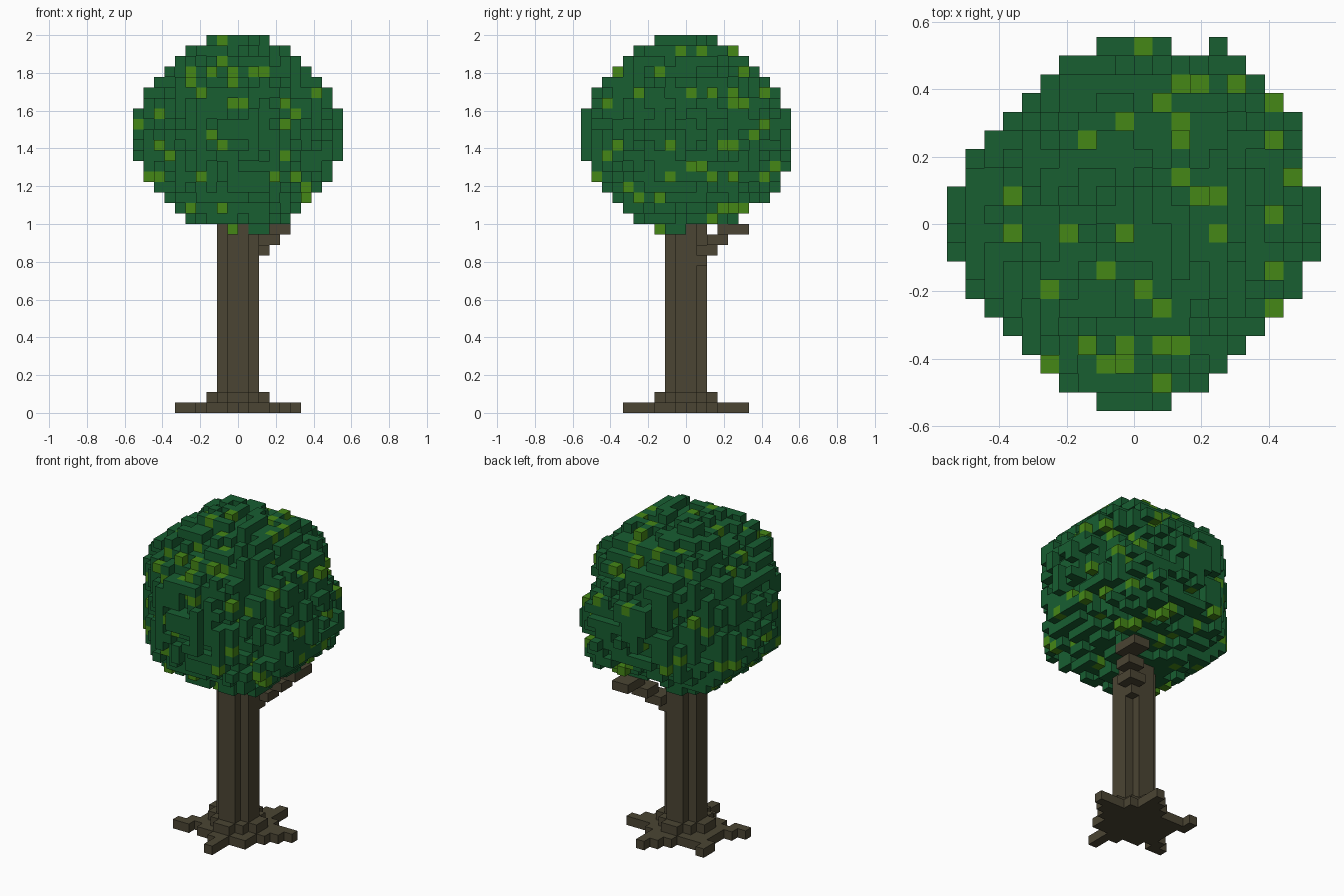
import bpy, bmesh, math, random
from mathutils import Vector

random.seed(7)
U = 2 / 36  # edge of one block

if "Cube" in bpy.data.objects:
    bpy.data.objects.remove(bpy.data.objects["Cube"], do_unlink=True)


def material(name, rgb):
    mat = bpy.data.materials.new(name)
    mat.use_nodes = True
    mat.diffuse_color = (*rgb, 1)
    mat.node_tree.nodes["Principled BSDF"].inputs["Base Color"].default_value = (*rgb, 1)
    return mat


bark = material("bark brown", (0.07, 0.059, 0.033))
leaf = material("leaf green", (0.009, 0.112, 0.031))
bright_leaf = material("bright leaf green", (0.06, 0.245, 0.008))


def block_object(name, cells, materials):
    """Join unit blocks, {(i, j, k): material index}, keeping only outer faces."""
    bm = bmesh.new()
    for cell, index in cells.items():
        centre = Vector(cell) + Vector((0.5, 0.5, 0.5))
        for axis in range(3):
            for sign in (-1, 1):
                step = Vector((0, 0, 0))
                step[axis] = sign
                if tuple(int(c + s) for c, s in zip(cell, step)) in cells:
                    continue
                a, b = Vector((0, 0, 0)), Vector((0, 0, 0))
                a[(axis + 1) % 3], b[(axis + 2) % 3] = 0.5, 0.5 * sign
                middle = centre + step / 2
                corners = (middle - a - b, middle + a - b, middle + a + b, middle - a + b)
                face = bm.faces.new([bm.verts.new(c * U) for c in corners])
                face.material_index = index
    bmesh.ops.remove_doubles(bm, verts=bm.verts, dist=U / 100)
    mesh = bpy.data.meshes.new(name)
    bm.to_mesh(mesh)
    bm.free()
    for mat in materials:
        mesh.materials.append(mat)
    obj = bpy.data.objects.new(name, mesh)
    bpy.context.collection.objects.link(obj)
    return obj


def box(xs, ys, zs):
    return {(i, j, k): 0 for i in range(*xs) for j in range(*ys) for k in range(*zs)}


# Trunk: a square column with notched corners
trunk = {**box((-2, 2), (-1, 1), (0, 19)), **box((-1, 1), (-2, 2), (0, 19))}
block_object("trunk", trunk, [bark])

# Branch: diagonal steps rising out of one corner
branch = {}
for xs, ys, k in (((1, 2), (1, 2), 14), ((1, 3), (1, 3), 15),
                  ((2, 4), (2, 4), 16), ((3, 5), (3, 6), 17)):
    branch.update(box(xs, ys, (k, k + 1)))
block_object("branch", branch, [bark])

# Roots: a low collar with five tapering arms
roots = {}
for i in range(-6, 6):
    for j in range(-6, 6):
        x, y = i + 0.5, j + 0.5
        if math.hypot(x, y) < 3.6:
            roots[i, j, 0] = 0
        if math.hypot(x, y) < 2.7:
            roots[i, j, 1] = 0
        for degrees in (12, 78, 145, 205, 276):
            angle = math.radians(degrees)
            along = x * math.cos(angle) + y * math.sin(angle)
            across = abs(y * math.cos(angle) - x * math.sin(angle))
            if 0 < along < 6.1 and across < max(0.6, 2.2 - 0.36 * along):
                roots[i, j, 0] = 0
block_object("roots", roots, [bark])


# Canopy: a round crown with clipped upright corners, plus a lump over the branch
CROWN = 9.37
LUMP = Vector((4, 5, -2.5))


def canopy_depth(point):
    x, y, z = abs(point.x) * 0.96, abs(point.y) * 0.96, abs(point.z)
    crown = max(math.hypot(x, y), math.hypot(x, z), math.hypot(y, z),
                0.95 * math.hypot(x, y, z), 0.8 * (x + y))
    lump = max(CROWN - 4.7 + (point - LUMP).length, 0.66 * (point.x + point.y))
    return min(crown, lump)


canopy = {}
for i in range(-10, 10):
    for j in range(-10, 10):
        for k in range(18, 36):
            depth = canopy_depth(Vector((i + 0.5, j + 0.5, k - 26)))
            if depth < 8.3 or (depth < CROWN and random.random() < 0.6):
                near = [(i - 1, j, k), (i, j - 1, k), (i, j, k - 1)]
                bright = (depth > 7.6 and random.random() < 0.14
                          and not any(canopy.get(n) for n in near))
                canopy[i, j, k] = 1 if bright else 0
# Lowest leaves closing around the trunk
canopy.update(box((-3, 3), (-3, 3), (18, 19)))
canopy.update(box((1, 3), (-2, -1), (17, 18)))
canopy[2, -1, 17] = 0
canopy[-1, -3, 17] = 1
block_object("canopy", canopy, [leaf, bright_leaf])
